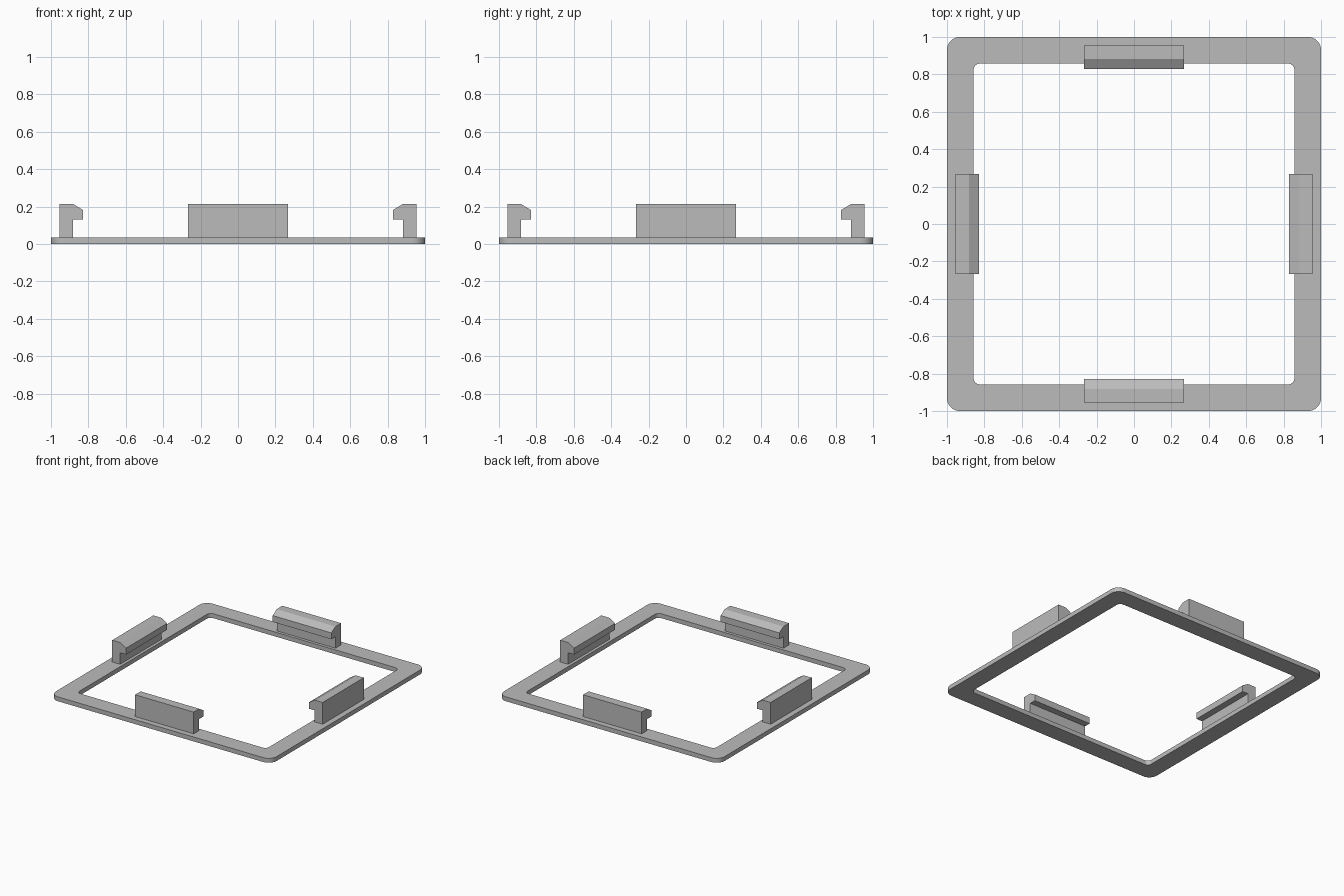
import bpy, bmesh
from math import sin, cos, pi
from mathutils import Matrix, Vector

cube = bpy.data.objects.get("Cube")
if cube:
    bpy.data.objects.remove(cube, do_unlink=True)

FRAME_HEIGHT = 0.036
CLIP_HALF_WIDTH = 0.266
COLOUR = (0.5, 0.5, 0.5, 1)

grey = bpy.data.materials.new("plain grey")
grey.use_nodes = True
grey.diffuse_color = COLOUR
grey.node_tree.nodes["Principled BSDF"].inputs["Base Color"].default_value = COLOUR


def make_object(name, bm):
    bmesh.ops.recalc_face_normals(bm, faces=bm.faces)
    mesh = bpy.data.meshes.new(name)
    bm.to_mesh(mesh)
    bm.free()
    mesh.materials.append(grey)
    obj = bpy.data.objects.new(name, mesh)
    bpy.context.collection.objects.link(obj)
    return obj


def rounded_square(half, radius, steps=8):
    """Outline of a square with rounded corners, counter-clockwise."""
    points = []
    for corner in range(4):
        turn = Matrix.Rotation(corner * pi / 2, 2)
        for i in range(steps + 1):
            a = i / steps * pi / 2
            c = half - radius
            points.append(turn @ Vector((c + radius * cos(a), c + radius * sin(a))))
    return points


# Flat square frame: four rounded loops joined into a closed ring
bm = bmesh.new()
outer, inner = rounded_square(1, 0.07), rounded_square(0.858, 0.035)
loops = [[bm.verts.new((p.x, p.y, z)) for p in outline]
         for outline, z in ((outer, 0), (outer, FRAME_HEIGHT),
                            (inner, FRAME_HEIGHT), (inner, 0))]
for k in range(4):
    a, b = loops[k], loops[(k + 1) % 4]
    for i in range(len(a)):
        j = (i + 1) % len(a)
        bm.faces.new((a[i], a[j], b[j], b[i]))
frame = make_object("frame", bm)
bpy.context.view_layer.objects.active = frame
frame.select_set(True)
bpy.ops.object.shade_smooth_by_angle()
frame.select_set(False)

# Hooked clips: one profile (distance from centre, height) on each side
profile = [(0.954, FRAME_HEIGHT), (0.954, 0.214), (0.882, 0.214), (0.829, 0.182),
           (0.829, 0.13), (0.882, 0.13), (0.882, FRAME_HEIGHT)]
for side, name in enumerate(("left_clip", "back_clip", "right_clip", "front_clip")):
    bm = bmesh.new()
    face = bm.faces.new([bm.verts.new((x, -CLIP_HALF_WIDTH, z)) for x, z in profile])
    swept = bmesh.ops.extrude_face_region(bm, geom=[face], use_keep_orig=True)
    moved = [v for v in swept["geom"] if isinstance(v, bmesh.types.BMVert)]
    bmesh.ops.translate(bm, verts=moved, vec=(0, 2 * CLIP_HALF_WIDTH, 0))
    bmesh.ops.rotate(bm, verts=bm.verts, matrix=Matrix.Rotation(side * pi / 2, 3, "Z"))
    make_object(name, bm)
